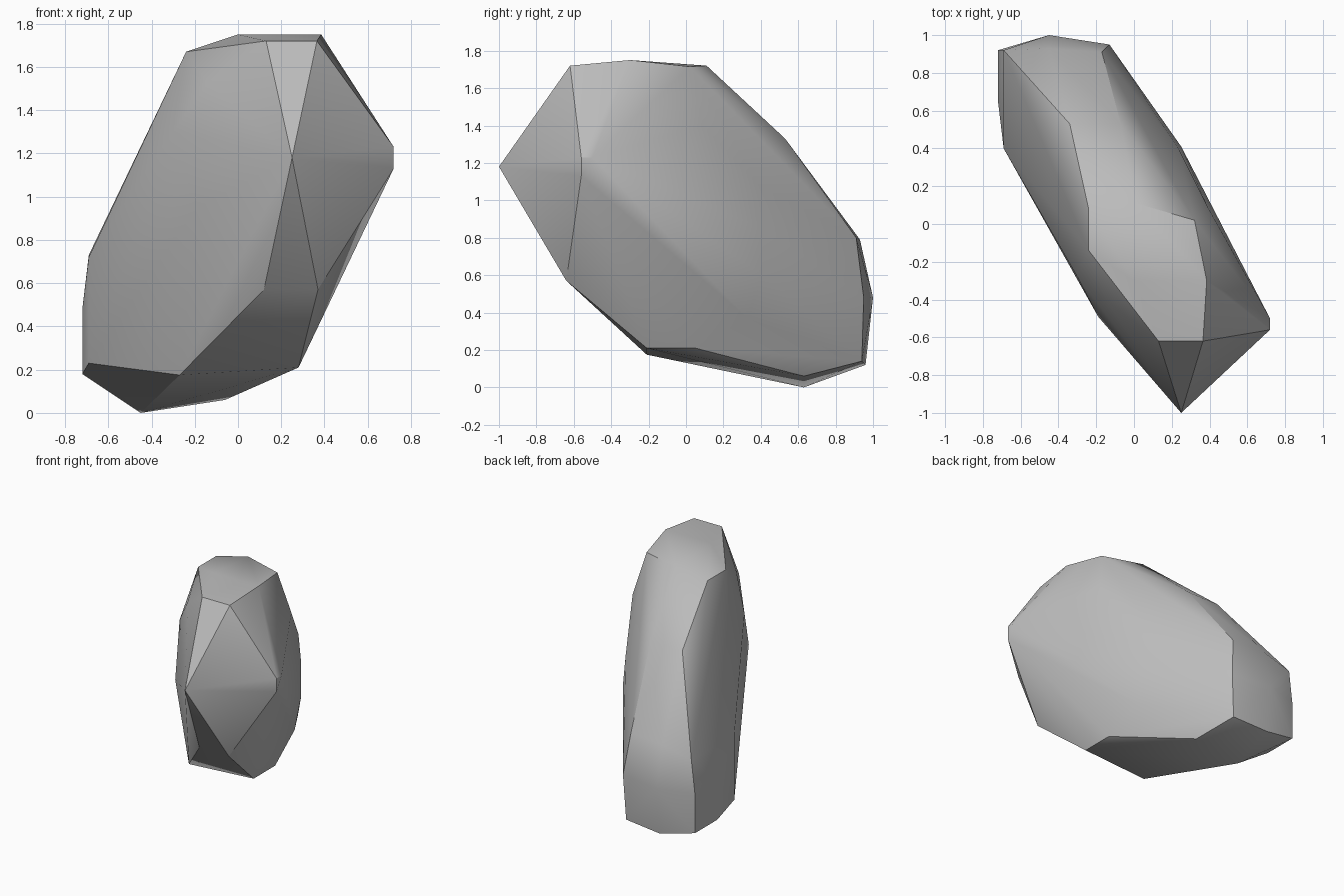
import bpy
import bmesh
import math

cube = bpy.data.objects.get("Cube")
if cube:
    bpy.data.objects.remove(cube, do_unlink=True)

# Plain stone colour
stone = bpy.data.materials.new("stone_grey")
stone.use_nodes = True
colour = (0.50, 0.50, 0.50, 1.0)
stone.diffuse_color = colour
bsdf = next(n for n in stone.node_tree.nodes if n.type == 'BSDF_PRINCIPLED')
bsdf.inputs["Base Color"].default_value = colour
bsdf.inputs["Roughness"].default_value = 0.9

# Flat top facet
crown = [(0.13, -0.62, 1.72), (0.365, -0.62, 1.72), (0.385, -0.30, 1.75),
         (0.32, 0.02, 1.715), (0.01, 0.11, 1.72), (-0.24, 0.08, 1.67),
         (-0.24, -0.14, 1.67), (0.0, -0.30, 1.75)]
# Pointed front end and its side corner
nose = [(0.25, -1.0, 1.18), (0.72, -0.56, 1.23), (0.72, -0.56, 1.13),
        (0.72, -0.50, 1.23), (0.12, -0.64, 0.57), (0.37, -0.64, 0.57)]
# Bulging broad sides
flanks = [(-0.19, -0.49, 0.95), (-0.30, -0.28, 1.30), (-0.14, -0.41, 1.53),
          (-0.15, -0.45, 0.64), (0.25, 0.41, 0.60), (0.25, 0.41, 0.85),
          (0.24, 0.39, 1.08), (0.39, 0.09, 1.40), (0.25, 0.33, 0.37)]
# Blunt rear end
tail = [(-0.34, 0.53, 1.33), (-0.07, 0.53, 1.33), (-0.17, 0.91, 0.80),
        (-0.45, 0.93, 0.79), (-0.69, 0.92, 0.73), (-0.69, 0.40, 0.72),
        (-0.72, 0.92, 0.48), (-0.72, 0.65, 0.48), (-0.45, 1.0, 0.48),
        (-0.13, 0.95, 0.48)]
# Underside
base = [(-0.45, 0.63, 0.0), (-0.06, 0.63, 0.06), (-0.15, 0.94, 0.14),
        (-0.45, 0.96, 0.12), (-0.72, 0.92, 0.18), (-0.72, 0.65, 0.18),
        (-0.69, 0.40, 0.23), (-0.27, -0.21, 0.175), (0.28, -0.21, 0.21),
        (0.28, 0.05, 0.21)]

# Wrap the corners in one faceted shell
bm = bmesh.new()
for point in crown + nose + flanks + tail + base:
    bm.verts.new(point)
bmesh.ops.convex_hull(bm, input=bm.verts[:])
loose = [v for v in bm.verts if not v.link_faces]
bmesh.ops.delete(bm, geom=loose, context='VERTS')
bmesh.ops.dissolve_limit(bm, angle_limit=math.radians(1.5),
                         verts=bm.verts[:], edges=bm.edges[:])
bmesh.ops.recalc_face_normals(bm, faces=bm.faces[:])

mesh = bpy.data.meshes.new("rock")
bm.to_mesh(mesh)
bm.free()
mesh.materials.append(stone)
rock = bpy.data.objects.new("rock", mesh)
bpy.context.collection.objects.link(rock)

# Soft shading across gentle bends, sharp at the cut edges
bpy.ops.object.select_all(action='DESELECT')
rock.select_set(True)
bpy.context.view_layer.objects.active = rock
bpy.ops.object.shade_smooth_by_angle(angle=math.radians(30))
